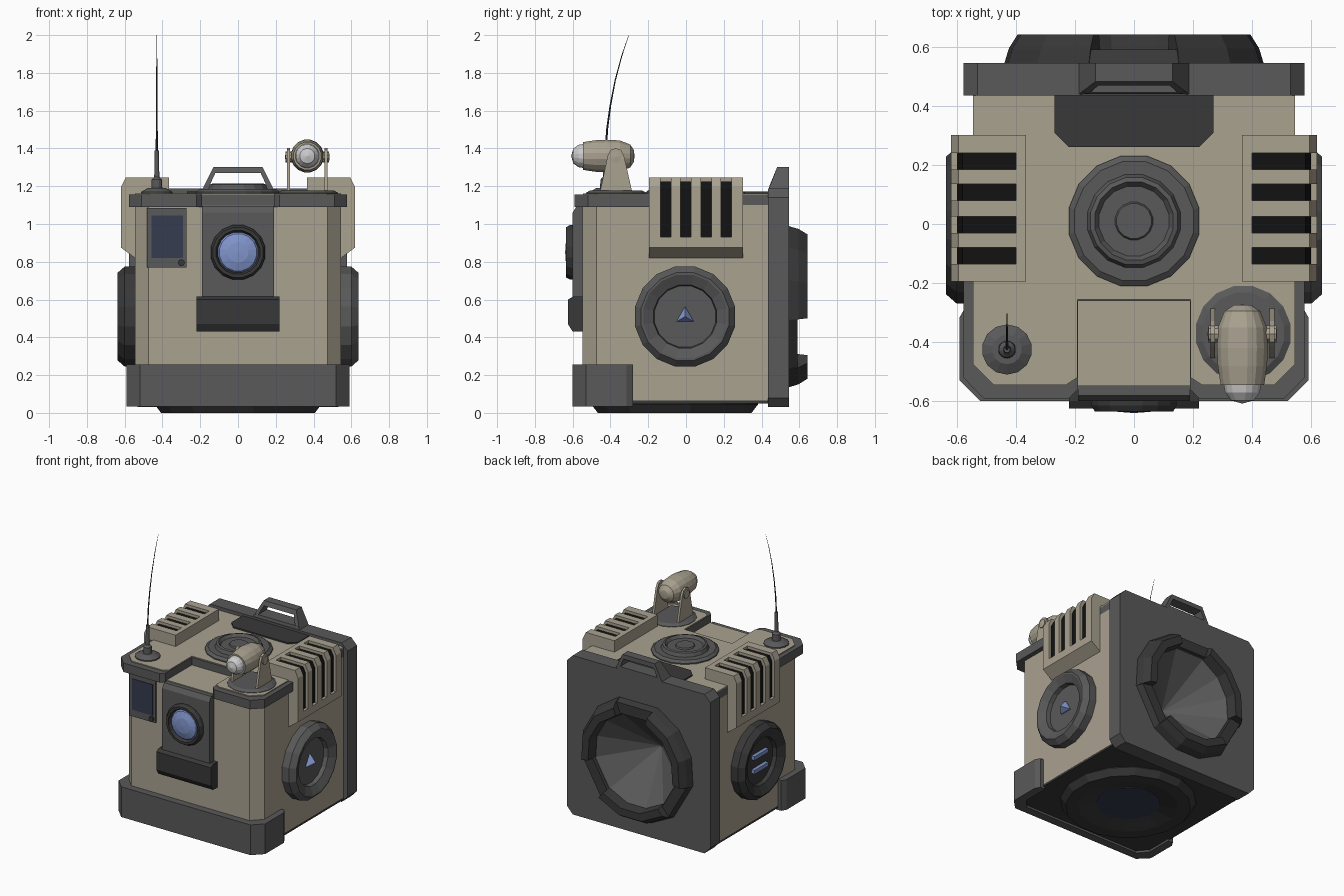
import bpy, bmesh
from math import sin, cos, radians

if "Cube" in bpy.data.objects:
    bpy.data.objects.remove(bpy.data.objects["Cube"])


def material(name, *rgb):
    m = bpy.data.materials.new(name)
    m.diffuse_color = (*rgb, 1)
    m.use_nodes = True
    m.node_tree.nodes["Principled BSDF"].inputs["Base Color"].default_value = m.diffuse_color
    return m


BEIGE = material("beige", .40, .36, .28)
GREY = material("mid_grey", .10, .10, .10)
DARK = material("dark_grey", .04, .04, .04)
BLACK = material("black", .006, .006, .006)
BLUE = material("blue_glass", .22, .30, .60)
NAVY = material("dark_glass", .035, .045, .08)
PALE = material("pale_glass", .55, .55, .55)

PLACE = {"X": lambda u, v, h: (h, u, v),
         "Y": lambda u, v, h: (u, h, v),
         "Z": lambda u, v, h: (u, v, h)}


def finish(name, bm, mat):
    bmesh.ops.remove_doubles(bm, verts=bm.verts, dist=1e-5)
    bmesh.ops.recalc_face_normals(bm, faces=bm.faces)
    me = bpy.data.meshes.new(name)
    bm.to_mesh(me)
    bm.free()
    me.materials.append(mat)
    ob = bpy.data.objects.new(name, me)
    bpy.context.collection.objects.link(ob)
    return ob


def prism(name, axis, mat, *segments):
    """Extrude each (outline, start, end) along an axis, all in one object."""
    bm = bmesh.new()
    for pts, a, b in segments:
        lo, hi = ([bm.verts.new(PLACE[axis](u, v, h)) for u, v in pts] for h in (a, b))
        bm.faces.new(lo)
        bm.faces.new(hi)
        for i in range(len(pts)):
            j = (i + 1) % len(pts)
            bm.faces.new((lo[i], lo[j], hi[j], hi[i]))
    bmesh.ops.recalc_face_normals(bm, faces=bm.faces)
    me = bpy.data.meshes.new(name)
    bm.to_mesh(me)
    bm.free()
    me.materials.append(mat)
    ob = bpy.data.objects.new(name, me)
    bpy.context.collection.objects.link(ob)
    return ob


def lathe(name, prof, mat, axis="Z", at=(0, 0), n=16, start=None, angles=None, closed=False, arc=False):
    """Turn a (radius, height) profile about an axis; arc keeps it partial with end caps."""
    start = 180 / n if start is None else start
    angles = angles or [start + 360 * i / n for i in range(n)]
    bm = bmesh.new()
    cols = [[bm.verts.new(PLACE[axis](at[0] + r * cos(radians(t)), at[1] + r * sin(radians(t)), h))
             for r, h in prof] for t in angles]
    k = len(prof)
    for i in range(len(cols) - (1 if arc else 0)):
        a, b = cols[i], cols[(i + 1) % len(cols)]
        for j in range(k if closed else k - 1):
            m = (j + 1) % k
            if prof[j][0] or prof[m][0]:
                bm.faces.new((a[j], a[m], b[m], b[j]))
    if arc:
        bm.faces.new(cols[0])
        bm.faces.new(cols[-1])
    bmesh.ops.dissolve_degenerate(bm, edges=bm.edges, dist=1e-5)
    return finish(name, bm, mat)


def rect(u0, u1, v0, v1):
    return [(u0, v0), (u1, v0), (u1, v1), (u0, v1)]


def sym(half):
    """Mirror a half outline in u."""
    return half + [(-u, v) for u, v in reversed(half)]


# Main body, underside and front bumper
shell = sym([(.545, .44), (.545, -.475), (.475, -.548)])
body = prism("body", "Z", BEIGE, (shell, .065, 1.10))
prism("underside", "Z", DARK, (shell, .05, .066))
prism("front_bumper", "Z", GREY, (sym([(.53, -.28), (.57, -.28), (.59, -.315), (.59, -.53), (.52, -.60)])
      [:5] + [(-.52, -.60), (-.59, -.53), (-.59, -.315), (-.57, -.28), (-.53, -.28), (-.53, -.47),
              (-.47, -.54), (.47, -.54), (.53, -.47)], .035, .255))
lathe("base_ring", [(.45, .066), (.45, .045), (.415, 0), (.33, 0), (.21, .03), (.21, .066)], DARK, at=(0, -.06))
lathe("base_lens", [(.215, .06), (.21, .025), (0, .025)], NAVY, at=(0, -.06))

# Top collar with a notch for the camera housing, and the roof panel
prism("top_collar", "Z", GREY, (sym([(.545, .44), (.545, .05), (.578, .05), (.578, -.52), (.51, -.59),
      (.22, -.59), (.19, -.56), (.19, -.26)]), 1.09, 1.155))
prism("roof_panel", "Z", BEIGE, (sym([(.545, .44), (.545, -.475), (.475, -.545), (.23, -.545),
      (.192, -.52), (.192, -.255)]), 1.15, 1.162))
prism("rear_roof_pad", "Z", DARK, (sym([(.27, .44), (.27, .31), (.22, .26)]), 1.15, 1.172))
lathe("roof_hatch", [(.225, 1.15), (.225, 1.17), (.205, 1.185), (.16, 1.185), (.15, 1.21), (.135, 1.215),
                     (.12, 1.195), (.065, 1.195), (.06, 1.205), (0, 1.205)], GREY, at=(0, .01))

# Back plate and carrying handle
plate = prism("back_plate", "Y", GREY,
              (sym([(.53, 1.187), (.577, 1.14), (.577, .08), (.53, .03)]), .435, .545))
handle = prism("carry_handle", "Y", GREY, (sym([(.19, 1.18), (.13, 1.302)])[:2] + [(-.13, 1.302), (-.19, 1.18),
               (-.15, 1.205), (-.12, 1.27), (.12, 1.27), (.15, 1.205)], .437, .545),
               (rect(-.175, .175, 1.17, 1.208), .437, .545))
for v in handle.data.vertices:
    if v.co.y < .5:
        v.co.y += .045 * max(0, v.co.z - 1.19) / .11

# Rear exhaust: sunken cone, ring, three raised arcs
spokes = [c + d for c in (90, 210, 330) for d in (-20, 20, 47, 73)]
cutter = lathe("cone_cutter", [(0, .272), (.338, .562), (.338, .62), (0, .62)], GREY, "Y", (0, .57), angles=spokes)
for ob in (body, plate):
    mod = ob.modifiers.new("cone_hole", "BOOLEAN")
    mod.operation, mod.solver, mod.object = "DIFFERENCE", "EXACT", cutter
    bpy.context.view_layer.objects.active = ob
    bpy.ops.object.modifier_apply(modifier=mod.name)
bpy.data.objects.remove(cutter)
lathe("exhaust_cone", [(0, .28), (.337, .57), (.345, .57), (0, .266)], GREY, "Y", (0, .57), angles=spokes, closed=True)
lathe("exhaust_ring", [(.445, .54), (.425, .59), (.345, .59), (.335, .54)], DARK, "Y", (0, .57),
      angles=spokes, closed=True)
for i, c in enumerate((90, 210, 330)):
    lathe(f"exhaust_arc_{i + 1}", [(.447, .54), (.43, .595), (.40, .642), (.345, .642), (.33, .54)], DARK, "Y",
          (0, .57), angles=[c + d for d in (20, 47, 73, 100)], closed=True, arc=True)

# Corner vents and side discs on both sides
full = [(.365, 1.15), (.365, 1.245), (.595, 1.245), (.62, 1.195), (.62, .875), (.545, .82), (.50, .82), (.50, 1.15)]
core = [(.38, 1.15), (.38, 1.225), (.58, 1.225), (.60, 1.185), (.60, .90), (.52, .90), (.52, 1.15)]
top_end = rect(.365, .40, 1.15, 1.245)
low_end = [(.50, .93), (.62, .93), (.62, .875), (.545, .82), (.50, .82)]
ribs = [(-.195, -.135), (-.079, -.030), (.026, .080), (.136, .185), (.241, .302)]
for side, s in (("left", -1), ("right", 1)):
    flip = lambda pts: [(s * u, v) for u, v in pts]
    prism(side + "_vent", "Y", BEIGE, *[(flip(full), a, b) for a, b in ribs],
          *[(flip(p), ribs[i][1], ribs[i + 1][0]) for i in range(4) for p in (top_end, low_end)])
    prism(side + "_vent_slots", "Y", BLACK, (flip(core), -.18, .29))
    lathe(side + "_disc", [(.27, s * .53), (.27, s * .60), (.237, s * .637), (.225, s * .637), (.17, s * .61),
                           (.165, s * .58), (0, s * .58)], GREY if s > 0 else DARK, "X", (-.005, .51))
lathe("right_disc_pointer", [(.055, .575), (.05, .59), (0, .63)], BLUE, "X", (-.005, .51), n=3, start=90)
prism("left_disc_bars", "X", BLUE, *[(rect(-.085, .075, z - .014, z + .014), -.605, -.57) for z in (.46, .56)])

# Front camera housing with lens
prism("camera_housing", "X", GREY, ([(-.54, .60), (-.60, .60), (-.60, 1.06), (-.58, 1.094), (-.255, 1.094),
                                     (-.255, 1.05), (-.54, 1.05)], -.19, .19))
prism("camera_lower_block", "X", DARK, ([(-.54, .43), (-.60, .43), (-.625, .47), (-.625, .60), (-.60, .615),
                                         (-.54, .615)], -.22, .22))
lathe("lens_ring", [(.147, -.59), (.147, -.615), (.135, -.635), (.118, -.635), (.108, -.61)], DARK, "Y", (0, .85))
lathe("lens", [(.112, -.605), (.10, -.622), (.055, -.636), (0, -.64)], BLUE, "Y", (0, .85))

# Screen with knob
prism("screen_frame", "Y", GREY, (rect(-.482, -.272, .77, 1.085), -.562, -.54))
prism("screen_glass", "Y", NAVY, (rect(-.458, -.292, .82, 1.045), -.566, -.55))
lathe("screen_knob", [(.018, -.55), (.018, -.575), (0, -.575)], DARK, "Y", (-.30, .795), n=10)

# Swivelling lamp
lathe("lamp_base", [(.163, 1.15), (.163, 1.165), (.14, 1.178), (0, 1.178)], GREY, at=(.37, -.37))
arm = [(-.455, 1.17), (-.285, 1.17), (-.328, 1.36), (-.345, 1.392), (-.372, 1.402), (-.40, 1.392), (-.415, 1.36)]
for side, s in (("left", -1), ("right", 1)):
    x = .367 + s * .10
    prism(f"lamp_arm_{side}", "X", BEIGE, (arm, x - .008, x + .008))
    lathe(f"lamp_pivot_{side}", [(.03, .367 + s * .075), (.03, .367 + s * .115), (0, .367 + s * .118)], BEIGE, "X",
          (-.372, 1.355), n=10)
lathe("lamp_shell", [(0, -.54), (.065, -.545), (.075, -.545), (.085, -.48), (.088, -.42), (.084, -.35),
                     (.062, -.295), (.03, -.275), (0, -.273)], BEIGE, "Y", (.367, 1.36))
lathe("lamp_lens", [(.065, -.54), (.06, -.57), (.04, -.597), (0, -.608)], PALE, "Y", (.367, 1.36))

# Antenna: turned base and curved tapering whip
lathe("antenna_base", [(.085, 1.15), (.085, 1.17), (.05, 1.19), (.03, 1.19), (.028, 1.235), (.014, 1.25),
                       (.011, 1.39), (0, 1.39)], GREY, at=(-.43, -.425), n=14)
cu = bpy.data.curves.new("antenna_whip", "CURVE")
cu.dimensions, cu.bevel_depth, cu.bevel_resolution, cu.use_fill_caps = "3D", .006, 0, True
path = [(-.425, 1.37, 1), (-.418, 1.5, .85), (-.40, 1.63, .7), (-.375, 1.76, .55), (-.34, 1.89, .4), (-.303, 2.0, .15)]
sp = cu.splines.new("POLY")
sp.points.add(len(path) - 1)
for p, (y, z, r) in zip(sp.points, path):
    p.co, p.radius = (-.43, y, z, 1), r
cu.materials.append(DARK)
bpy.context.collection.objects.link(bpy.data.objects.new("antenna_whip", cu))
